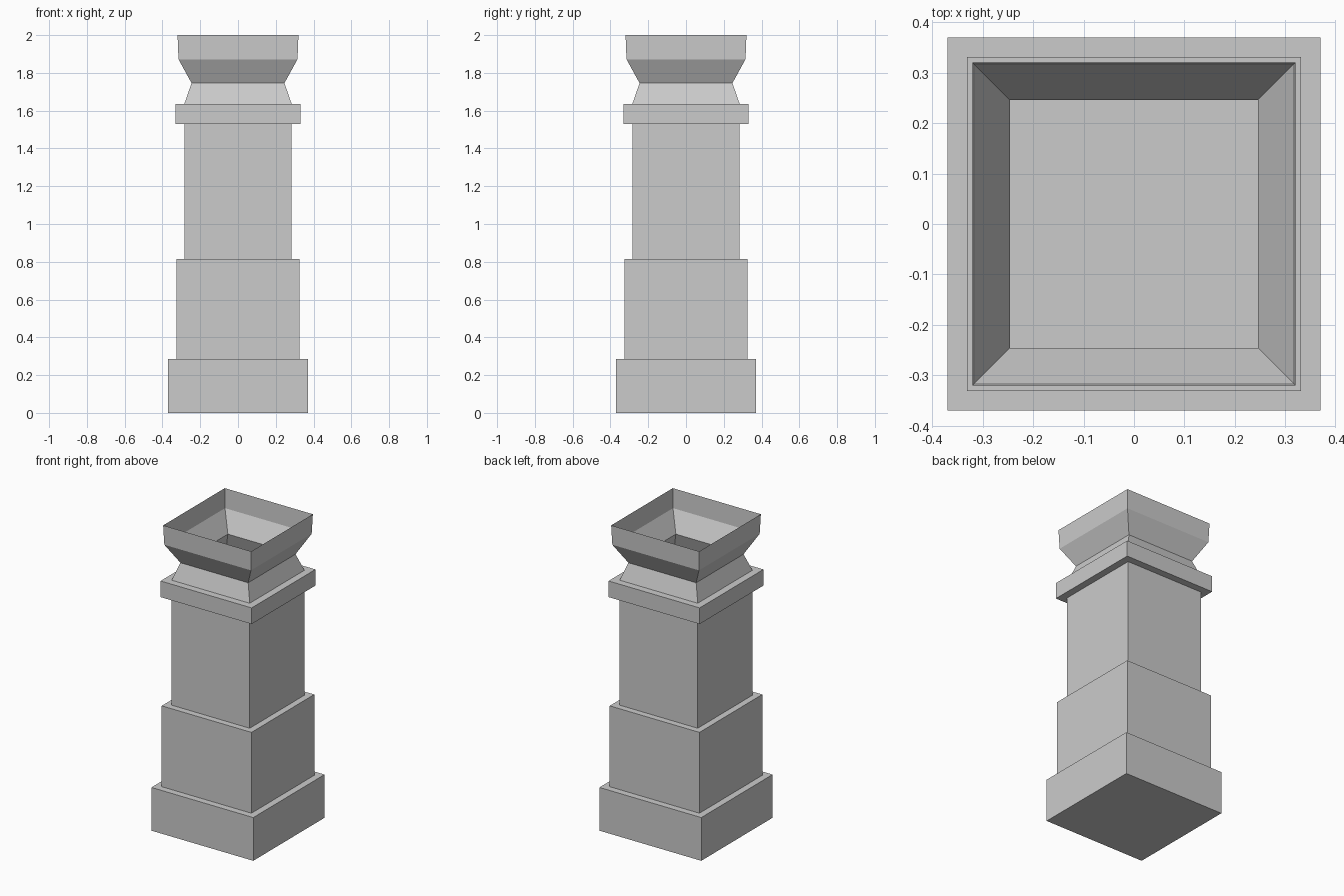
import bpy, bmesh

if "Cube" in bpy.data.objects:
    bpy.data.objects.remove(bpy.data.objects["Cube"])


def square_shell(name, profile, close_bottom=False):
    """Stack square rings given as (half width, height) and skin between them."""
    bm = bmesh.new()
    rings = [[bm.verts.new((sx * h, sy * h, z))
              for sx, sy in ((-1, -1), (1, -1), (1, 1), (-1, 1))]
             for h, z in profile]
    for low, high in zip(rings, rings[1:]):
        for i in range(4):
            j = (i + 1) % 4
            bm.faces.new((low[i], low[j], high[j], high[i]))
    if close_bottom:
        bm.faces.new(rings[0][::-1])
    mesh = bpy.data.meshes.new(name)
    bm.to_mesh(mesh)
    bm.free()
    obj = bpy.data.objects.new(name, mesh)
    bpy.context.collection.objects.link(obj)
    return obj


# Footing block with its upper ledge
square_shell("footing", [(0.37, 0), (0.37, 0.284), (0.326, 0.284)], True)
# Wider lower block with its ledge
square_shell("lower_block", [(0.326, 0.284), (0.326, 0.815), (0.284, 0.815)])
# Plain shaft
square_shell("shaft", [(0.284, 0.815), (0.284, 1.53)])
# Projecting collar: underside, band and top ledge
square_shell("collar", [(0.284, 1.53), (0.331, 1.53), (0.331, 1.636), (0.284, 1.636)])
# Pinched neck flaring into the open, thin-walled bowl
square_shell("neck_and_bowl", [(0.284, 1.636), (0.246, 1.746), (0.315, 1.872), (0.32, 2.0)])
